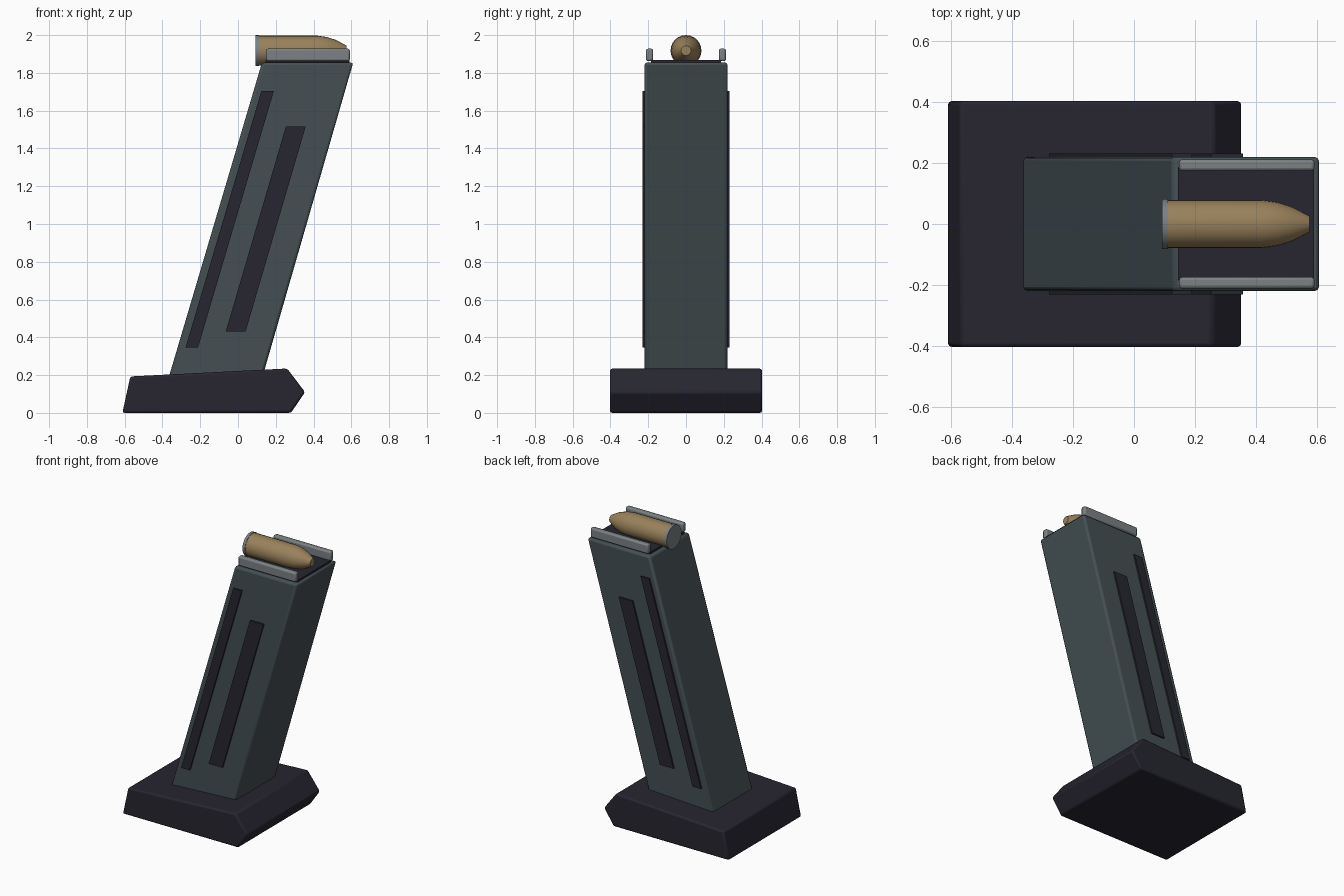
import bpy, bmesh, math

if "Cube" in bpy.data.objects:
    bpy.data.objects.remove(bpy.data.objects["Cube"])


def material(name, rgb):
    m = bpy.data.materials.new(name)
    m.diffuse_color = (*rgb, 1)
    m.use_nodes = True
    m.node_tree.nodes["Principled BSDF"].inputs["Base Color"].default_value = m.diffuse_color
    return m


gunmetal = material("slate grey", (0.058, 0.078, 0.086))
dark = material("near black", (0.020, 0.019, 0.030))
steel = material("light steel", (0.20, 0.22, 0.23))
brass = material("brass", (0.32, 0.22, 0.105))


def finish(bm, name, mats, bevel=0.0, segments=2, smooth=True):
    bmesh.ops.recalc_face_normals(bm, faces=bm.faces)
    me = bpy.data.meshes.new(name)
    bm.to_mesh(me)
    bm.free()
    ob = bpy.data.objects.new(name, me)
    bpy.context.collection.objects.link(ob)
    for m in mats:
        me.materials.append(m)
    if bevel:
        b = ob.modifiers.new("bevel", 'BEVEL')
        b.width, b.segments = bevel, segments
    if smooth:
        bpy.ops.object.select_all(action='DESELECT')
        ob.select_set(True)
        bpy.context.view_layer.objects.active = ob
        bpy.ops.object.shade_smooth_by_angle(angle=math.radians(35))
    return ob


def extrude(name, profile, y0, y1, mat, bevel=0.0, segments=2):
    """Extrude an (x, z) side profile from y0 to y1."""
    bm = bmesh.new()
    a = [bm.verts.new((x, y0, z)) for x, z in profile]
    b = [bm.verts.new((x, y1, z)) for x, z in profile]
    bm.faces.new(a)
    bm.faces.new(b[::-1])
    n = len(profile)
    for i in range(n):
        j = (i + 1) % n
        bm.faces.new((a[i], a[j], b[j], b[i]))
    return finish(bm, name, [mat], bevel, segments)


# Base pad with pointed front
extrude("base_pad", [(-0.612, 0), (0.28, 0), (0.355, 0.11), (0.26, 0.235),
                     (-0.57, 0.193)], -0.403, 0.403, dark, 0.012)

# Slanted body
extrude("body", [(-0.378, 0.15), (0.118, 0.15), (0.61, 1.855),
                 (0.127, 1.855)], -0.22, 0.22, gunmetal, 0.014)

# Dark side strips, thin plates on both sides
strips = {"rear_strip": [(-0.278, 0.345), (-0.212, 0.345), (0.19, 1.705), (0.124, 1.705)],
          "front_strip": [(-0.065, 0.43), (0.04, 0.43), (0.358, 1.515), (0.253, 1.515)]}
for name, prof in strips.items():
    for s, side in ((-1, "right"), (1, "left")):
        extrude(f"{name}_{side}", prof, s * 0.215, s * 0.231, dark)

# Dark top deck and feed lips
extrude("top_deck", [(0.145, 1.84), (0.59, 1.84), (0.59, 1.868), (0.145, 1.868)],
        -0.185, 0.185, dark)
for s, side in ((-1, "right"), (1, "left")):
    extrude(f"feed_lip_{side}", [(0.148, 1.862), (0.592, 1.862), (0.592, 1.928),
                                 (0.148, 1.928)], s * 0.174, s * 0.212, steel, 0.01)

# Cartridge: lathed around the x axis, steel rim and brass case
N, AXIS_Z, CASE_START = 24, 1.918, 0.112
rings = [(0.092, 0.082), (CASE_START, 0.082), (CASE_START, 0.079), (0.42, 0.079),
         (0.47, 0.072), (0.52, 0.056), (0.575, 0.026)]
bm = bmesh.new()
loops = [[bm.verts.new((x, r * math.cos(k * math.tau / N), AXIS_Z + r * math.sin(k * math.tau / N)))
          for k in range(N)] for x, r in rings]
bm.faces.new(loops[0])
bm.faces.new(loops[-1])
for a, b in zip(loops, loops[1:]):
    for k in range(N):
        j = (k + 1) % N
        bm.faces.new((a[k], a[j], b[j], b[k]))
for f in bm.faces:
    f.material_index = 0 if f.calc_center_median().x < CASE_START + 0.001 else 1
finish(bm, "cartridge", [steel, brass])
